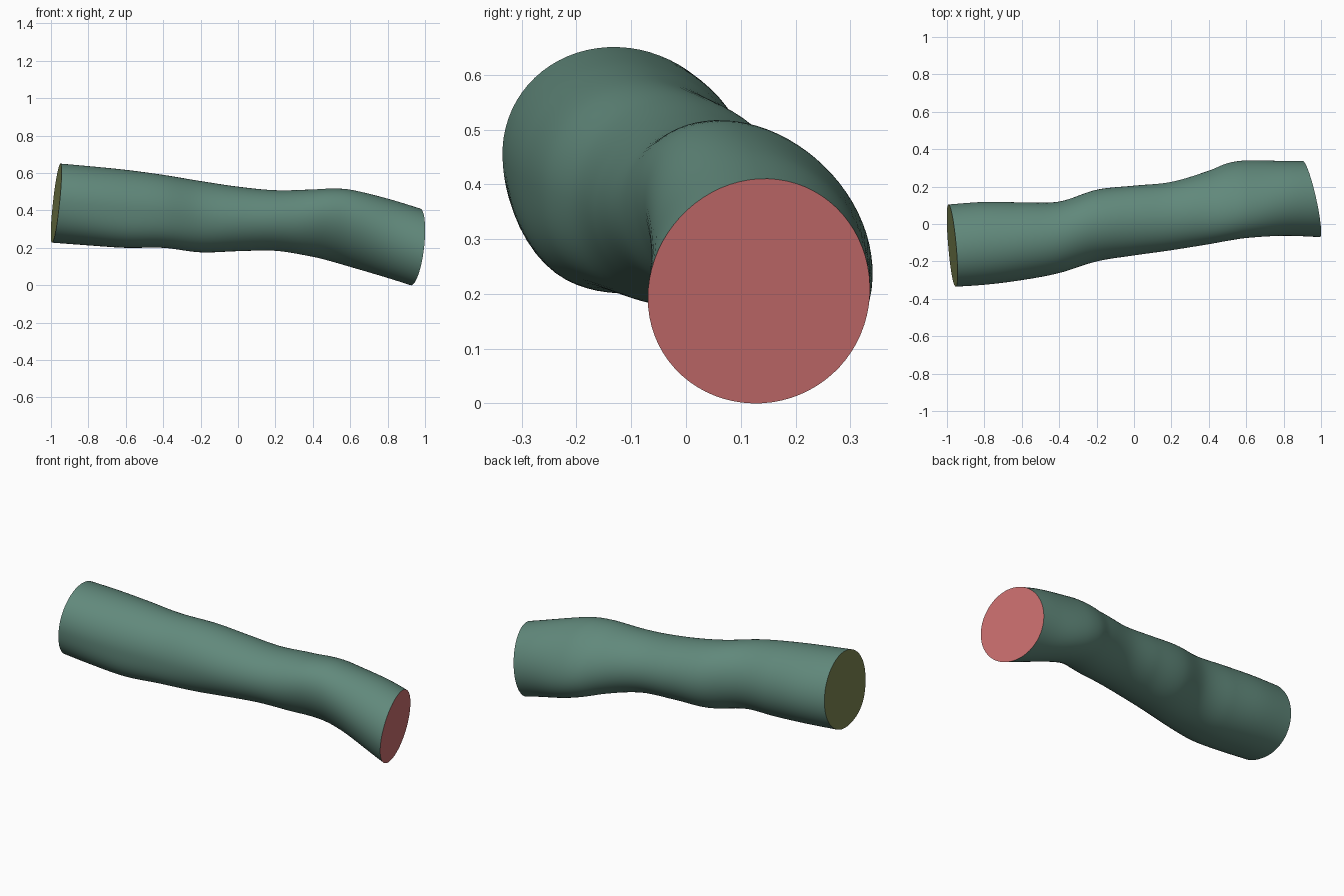
import bpy
from math import sin, cos, pi, asin

if "Cube" in bpy.data.objects:
    bpy.data.objects.remove(bpy.data.objects["Cube"])

RINGS, SIDES = 90, 72

# x, top z, bottom z, back y, front y: outline of the bent tube
OUTLINE = [
    (-1.00, .658, .231, .104, -.338),
    (-0.80, .640, .216, .118, -.325),
    (-0.60, .620, .203, .116, -.300),
    (-0.40, .593, .203, .120, -.262),
    (-0.20, .560, .179, .183, -.200),
    (0.00, .530, .185, .205, -.168),
    (0.20, .511, .187, .225, -.140),
    (0.40, .515, .155, .285, -.108),
    (0.50, .520, .130, .325, -.090),
    (0.60, .514, .101, .340, -.075),
    (0.80, .466, .042, .337, -.063),
    (1.00, .405, -.022, .335, -.070),
]
# x, diagonal squeeze, bulge of the lower front quarter
SKEW = [(-1, -.10, .05), (-.6, -.02, .09), (-.4, 0, .07), (-.2, 0, .03), (0, 0, 0),
        (.3, -.10, 0), (.5, -.28, 0), (.65, -.27, 0), (.85, -.08, 0), (1, 0, 0)]


def sample(table, x):
    """Smooth cubic interpolation of all table columns at x."""
    n = len(table)
    x = min(max(x, table[0][0]), table[-1][0])
    i = max(j for j in range(n - 1) if table[j][0] <= x)

    def slope(j, c):
        a, b = table[max(j - 1, 0)], table[min(j + 1, n - 1)]
        return (b[c] - a[c]) / (b[0] - a[0])

    h = table[i + 1][0] - table[i][0]
    t = (x - table[i][0]) / h
    return [(2 * t**3 - 3 * t**2 + 1) * table[i][c] + (t**3 - 2 * t**2 + t) * h * slope(i, c)
            + (3 * t**2 - 2 * t**3) * table[i + 1][c] + (t**3 - t**2) * h * slope(i + 1, c)
            for c in range(1, len(table[0]))]


def section_point(x, a):
    top, bottom, back, front = sample(OUTLINE, x)
    skew, bulge = sample(SKEW, x)
    phi = asin(skew)
    f = 1 + (bulge * sin(2 * a) ** 2 if pi < a < 1.5 * pi else 0)
    dy = (back - front) / 2 * cos(a - phi / 2) * f
    dz = (top - bottom) / 2 * sin(a + phi / 2) * f
    return dy, dz, (back + front) / 2 + dy, (top + bottom) / 2 + dz


def ring(t):
    """One cross-section, tilted to match the slanted ends."""
    s = -.972 + t * (.949 + .972)
    ky = -.08 + t * (-.22 + .08)
    kz = .10 + t * .02
    pts = []
    for j in range(SIDES):
        a = 2 * pi * j / SIDES
        x = s
        for _ in range(4):
            dy, dz, y, z = section_point(x, a)
            x = s + ky * dy + kz * dz
        pts.append((x, y, z))
    return pts


def make(name, verts, faces, color):
    mesh = bpy.data.meshes.new(name)
    mesh.from_pydata(verts, [], faces)
    mat = bpy.data.materials.new(name)
    mat.diffuse_color = (*color, 1)
    mat.use_nodes = True
    mat.node_tree.nodes["Principled BSDF"].inputs["Base Color"].default_value = mat.diffuse_color
    mesh.materials.append(mat)
    obj = bpy.data.objects.new(name, mesh)
    bpy.context.collection.objects.link(obj)
    return obj


# Tube wall
rings = [ring(i / RINGS) for i in range(RINGS + 1)]
low = min(p[2] for r in rings for p in r)
rings = [[(x, y, z - low) for x, y, z in r] for r in rings]
faces = []
for i in range(RINGS):
    for j in range(SIDES):
        k = (j + 1) % SIDES
        a, b = i * SIDES, (i + 1) * SIDES
        faces.append((a + j, a + k, b + k, b + j)[::-1])
tube = make("bent_tube", [p for r in rings for p in r], faces, (.12, .25, .20))
tube.data.polygons.foreach_set("use_smooth", [True] * len(faces))

# Flat end caps
make("left_end_cap", rings[0], [tuple(range(SIDES))[::-1]], (.20, .23, .08))
make("right_end_cap", rings[-1], [tuple(range(SIDES))], (.60, .16, .16))
